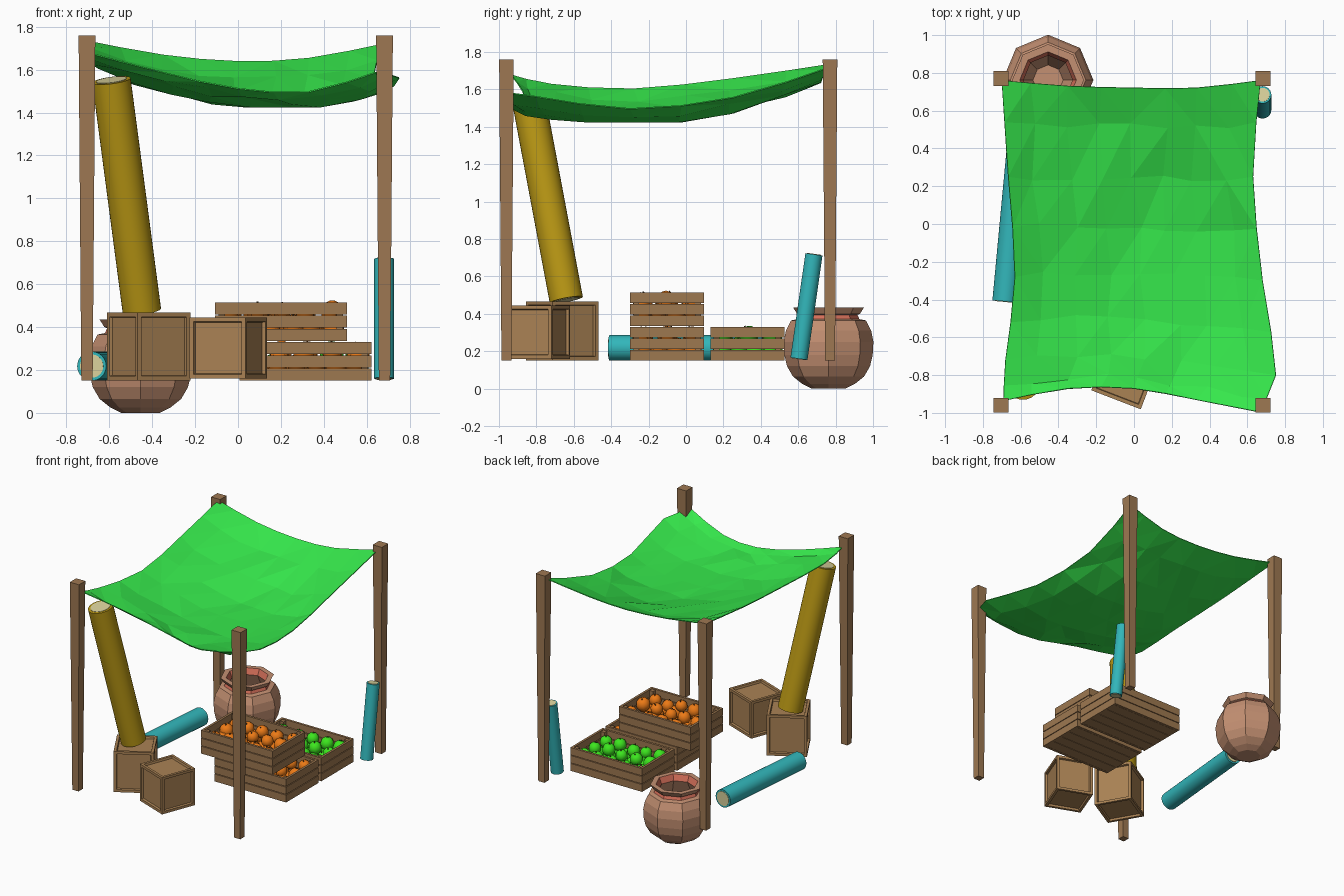
import bpy, bmesh, math, random
from mathutils import Vector, Matrix

if "Cube" in bpy.data.objects:
    bpy.data.objects.remove(bpy.data.objects["Cube"])

random.seed(4)


def mat(name, rgb):
    m = bpy.data.materials.new(name)
    m.diffuse_color = [((c / 255 + 0.055) / 1.055) ** 2.4 for c in rgb] + [1]
    m.use_nodes = True
    m.node_tree.nodes["Principled BSDF"].inputs["Base Color"].default_value = m.diffuse_color
    return m


WOOD = mat("wood", (158, 120, 82))
SLAT = mat("slat_wood", (158, 120, 80))
BOX = mat("box_wood", (170, 130, 84))
CLOTH = mat("green_cloth", (54, 232, 76))
YELLOW = mat("yellow_fabric", (186, 152, 20))
TEAL = mat("teal_fabric", (50, 182, 186))
CREAM = mat("roll_core", (218, 210, 156))
CLAY = mat("clay", (196, 144, 114))
RED = mat("red_glaze", (214, 112, 90))
ORANGE = mat("orange_fruit", (236, 122, 22))
LIME = mat("green_fruit", (60, 230, 30))
STEM = mat("stem", (80, 55, 30))


def finish(name, bm, *mats):
    bmesh.ops.recalc_face_normals(bm, faces=bm.faces)
    me = bpy.data.meshes.new(name)
    bm.to_mesh(me)
    bm.free()
    ob = bpy.data.objects.new(name, me)
    bpy.context.collection.objects.link(ob)
    for m in mats:
        me.materials.append(m)
    return ob


def box(bm, lo, hi):
    lo, hi = Vector(lo), Vector(hi)
    mtx = Matrix.Translation((lo + hi) / 2) @ Matrix.Diagonal((*(hi - lo), 1))
    return bmesh.ops.create_cube(bm, size=1, matrix=mtx)["verts"]


# Tapered corner posts
for side, x in (("left", -0.704), ("right", 0.683)):
    for end, y in (("front", -0.96), ("back", 0.77)):
        bm = bmesh.new()
        for v in box(bm, (-0.039, -0.039, 0.15), (0.039, 0.039, 1.76)):
            k = 0.68 if v.co.z < 1 else 1
            v.co = (x + v.co.x * k, y + v.co.y * k, v.co.z)
        finish(f"{end}_{side}_post", bm, WOOD)

# Sagging canopy: a patch blended between four edge curves
FL, FR = (-0.69, -0.935, 1.68), (0.64, -0.99, 1.59)
BL, BR = (-0.70, 0.76, 1.735), (0.67, 0.76, 1.72)
FRONT = [FL, (-0.35, -0.87, 1.59), (0, -0.87, 1.515), (0.33, -0.93, 1.50), FR]
BACK = [BL, (-0.35, 0.73, 1.67), (0, 0.72, 1.64), (0.33, 0.72, 1.655), BR]
LEFT = [FL, (-0.68, -0.72, 1.63), (-0.63, -0.28, 1.605), (-0.665, 0.25, 1.66), BL]
RIGHT = [FR, (0.75, -0.80, 1.565), (0.68, -0.30, 1.50), (0.63, 0.25, 1.56), BR]


def along(pts, t):
    # smooth curve through the points
    i = min(int(t * 4), 3)
    p = [Vector(pts[min(max(k, 0), 4)]) for k in range(i - 1, i + 3)]
    s = t * 4 - i
    return (p[1] + (p[2] - p[0]) * 0.5 * s + (p[0] * 2 - p[1] * 5 + p[2] * 4 - p[3]) * 0.5 * s * s
            + (p[1] * 3 - p[0] - p[2] * 3 + p[3]) * 0.5 * s ** 3)


N = 8
bm = bmesh.new()
grid = []
for j in range(N + 1):
    v, row = j / N, []
    for i in range(N + 1):
        u = i / N
        p = along(FRONT, u).lerp(along(BACK, u), v) + along(LEFT, v).lerp(along(RIGHT, v), u)
        p -= Vector(FL).lerp(Vector(FR), u).lerp(Vector(BL).lerp(Vector(BR), u), v)
        p.z -= 0.03 * (16 * u * (1 - u) * v * (1 - v)) ** 0.6
        if 0 < i < N and 0 < j < N:
            p += Vector([random.uniform(-a, a) for a in (0.02, 0.02, 0.013)])
            p.z = max(p.z, 1.43)
        row.append(bm.verts.new(p))
    grid.append(row)
for j in range(N):
    for i in range(N):
        bm.faces.new((grid[j][i], grid[j][i + 1], grid[j + 1][i + 1], grid[j + 1][i]))
bmesh.ops.triangulate(bm, faces=bm.faces[:])
canopy = finish("canopy", bm, CLOTH)
canopy.modifiers.new("thickness", "SOLIDIFY").thickness = 0.006


# Fabric rolls with a paler core at both ends
def roll(name, a, b, r, m):
    a, b = Vector(a), Vector(b)
    d = b - a
    mtx = Matrix.Translation((a + b) / 2) @ d.to_track_quat("Z", "Y").to_matrix().to_4x4()
    bm = bmesh.new()
    for k, (rad, extra) in enumerate(((r, 0), (r * 0.8, 0.006))):
        old = set(bm.faces)
        bmesh.ops.create_cone(bm, cap_ends=True, segments=32, radius1=rad, radius2=rad,
                              depth=d.length + extra, matrix=mtx)
        for f in set(bm.faces) - old:
            f.material_index = k
    ob = finish(name, bm, m, CREAM)
    bpy.context.view_layer.objects.active = ob
    ob.select_set(True)
    bpy.ops.object.shade_smooth_by_angle()
    ob.select_set(False)


roll("tall_yellow_roll", (-0.448, -0.64, 0.475), (-0.59, -0.842, 1.55), 0.09, YELLOW)
roll("lying_teal_roll", (-0.682, -0.41, 0.218), (-0.605, 0.41, 0.218), 0.068, TEAL)
roll("leaning_teal_roll", (0.681, 0.604, 0.16), (0.681, 0.684, 0.718), 0.046, TEAL)


# Framed wooden boxes with recessed panels
def framed_box(name, x, y, size, z0, z1, angle):
    bm = bmesh.new()
    box(bm, (-size / 2, -size / 2, z0), (size / 2, size / 2, z1))
    panels = bm.faces[:]
    bmesh.ops.inset_individual(bm, faces=panels, thickness=0.028)
    bmesh.ops.inset_individual(bm, faces=panels, thickness=0.005, depth=-0.016)
    ob = finish(name, bm, BOX)
    ob.location = (x, y, 0)
    ob.rotation_euler.z = math.radians(angle)


framed_box("left_box", -0.416, -0.662, 0.284, 0.152, 0.467, 30)
framed_box("right_box", -0.045, -0.80, 0.28, 0.16, 0.445, -21)


# Slatted produce crates
def crate(name, x, y, z, fruit_mat):
    L, W, H, T = 0.615, 0.397, 0.18, 0.018
    bm = bmesh.new()
    for k in range(3):
        a, b = k * 0.062, k * 0.062 + 0.0565
        for y0 in (0, W - T):
            box(bm, (0, y0, a), (L, y0 + T, b))
        for x0 in (0, L - T):
            box(bm, (x0, T, a), (x0 + T, W - T, b))
    for x0 in (T, L - T - 0.03):
        for y0 in (T, W - T - 0.03):
            box(bm, (x0, y0, 0.005), (x0 + 0.03, y0 + 0.03, H - 0.005))
    bw = (W - 2 * T) / 4
    for k in range(4):
        box(bm, (T, T + k * bw + 0.002, 0), (L - T, T + (k + 1) * bw - 0.002, 0.012))
    finish(name + "_crate", bm, SLAT).location = (x, y, z)

    # Two layers of dimpled fruit with short stems
    bm = bmesh.new()
    for nx, ny, h in ((6, 4, 0.056), (5, 3, 0.118)):
        for i in range(nx):
            for j in range(ny):
                r = random.uniform(0.042, 0.052)
                c = Vector((0.07 + i * (L - 0.14) / (nx - 1) + random.uniform(-0.012, 0.012),
                            0.07 + j * (W - 0.14) / (ny - 1) + random.uniform(-0.01, 0.01),
                            h + random.uniform(-0.004, 0.02)))
                mtx = Matrix.Translation(c) @ Matrix.Rotation(random.uniform(-0.5, 0.5), 4, "X")
                ball = bmesh.ops.create_uvsphere(bm, u_segments=10, v_segments=8, radius=r)["verts"]
                for v in ball:
                    if v.co.z > r * 0.98:
                        v.co.z = r * 0.86
                    v.co = mtx @ v.co
                old = set(bm.faces)
                bmesh.ops.create_cone(bm, cap_ends=True, segments=5, radius1=0.004, radius2=0.004,
                                      depth=0.014, matrix=mtx @ Matrix.Translation((0, 0, r * 0.9)))
                for f in bm.faces:
                    f.smooth = f.smooth or f not in old or len(f.verts) < 5
                for f in set(bm.faces) - old:
                    f.material_index = 1
    finish(name + "_fruit", bm, fruit_mat, STEM).location = (x, y, z)


crate("lower", 0.008, -0.30, 0.15, ORANGE)
crate("upper", -0.108, -0.30, 0.335, ORANGE)
crate("rear", 0.008, 0.13, 0.15, LIME)

# Eight-sided clay pot, hollow, with red neck and inner lip
profile = [(0.09, 0), (0.14, 0.025), (0.19, 0.065), (0.222, 0.12), (0.236, 0.18), (0.24, 0.25),
           (0.228, 0.31), (0.2, 0.365), (0.165, 0.372), (0.155, 0.395), (0.168, 0.4),
           (0.19, 0.435), (0.15, 0.435), (0.13, 0.39), (0.19, 0.26), (0.08, 0.03)]
bm = bmesh.new()
rings = [[bm.verts.new((r * math.cos(k * math.pi / 4), r * math.sin(k * math.pi / 4), z))
          for k in range(8)] for r, z in profile]
for n, (a, b) in enumerate(zip(rings, rings[1:])):
    for k in range(8):
        f = bm.faces.new((a[k], a[(k + 1) % 8], b[(k + 1) % 8], b[k]))
        f.material_index = 1 if n in (8, 12) else 0
bm.faces.new(rings[0])
bm.faces.new(rings[-1])
finish("clay_pot", bm, CLAY, RED).location = (-0.455, 0.762, 0)
